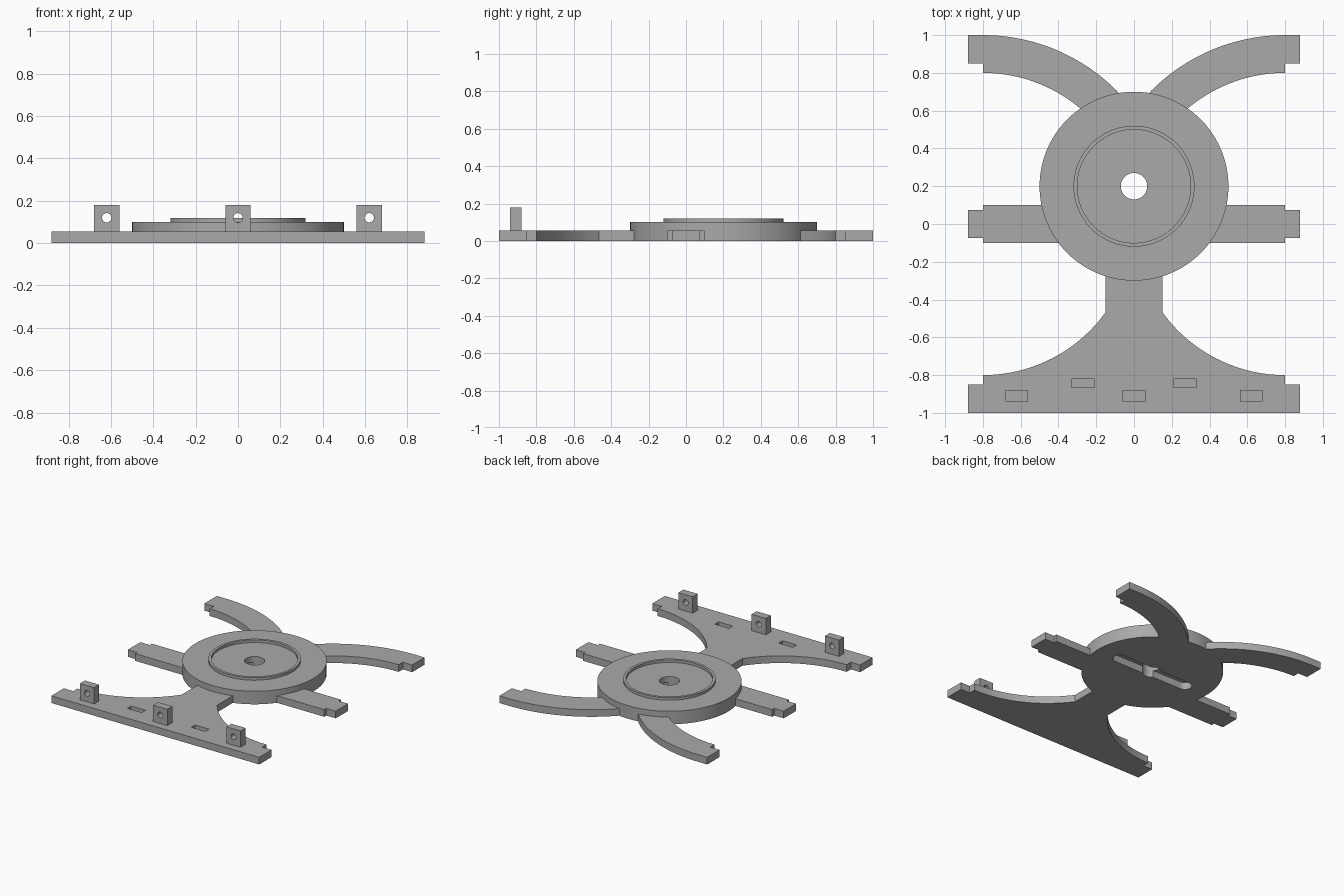
import bpy, bmesh
from math import sin, cos, pi, radians, asin

old = bpy.data.objects.get("Cube")
if old:
    bpy.data.objects.remove(old)

T = 0.055            # plate thickness
DISC_Y = 0.2         # hub centre

grey = bpy.data.materials.new("plain_grey")
grey.use_nodes = True
COLOUR = (0.4, 0.4, 0.4, 1)
grey.diffuse_color = COLOUR
grey.node_tree.nodes["Principled BSDF"].inputs["Base Color"].default_value = COLOUR


def finish(name, bm, smooth=True):
    bmesh.ops.recalc_face_normals(bm, faces=bm.faces)
    mesh = bpy.data.meshes.new(name)
    bm.to_mesh(mesh)
    bm.free()
    mesh.materials.append(grey)
    obj = bpy.data.objects.new(name, mesh)
    bpy.context.collection.objects.link(obj)
    if smooth:
        shade(obj)
    return obj


def shade(obj):
    bpy.ops.object.select_all(action='DESELECT')
    obj.select_set(True)
    bpy.context.view_layer.objects.active = obj
    bpy.ops.object.shade_smooth_by_angle(angle=radians(30))


def slab(name, outline, z0=0.0, z1=T, smooth=True):
    """Extrude a flat outline from z0 up to z1."""
    bm = bmesh.new()
    face = bm.faces.new([bm.verts.new((x, y, z0)) for x, y in outline])
    top = bmesh.ops.extrude_face_region(bm, geom=[face])["geom"]
    verts = [v for v in top if isinstance(v, bmesh.types.BMVert)]
    bmesh.ops.translate(bm, verts=verts, vec=(0, 0, z1 - z0))
    return finish(name, bm, smooth)


def box(name, x, y, z, w, d, h):
    return slab(name, [(x + sx * w / 2, y + sy * d / 2) for sx, sy in
                       ((-1, -1), (1, -1), (1, 1), (-1, 1))], z, z + h, False)


def arc(cx, cy, r, a0, a1, n=32):
    return [(cx + r * cos(a0 + (a1 - a0) * i / n), cy + r * sin(a0 + (a1 - a0) * i / n))
            for i in range(n + 1)]


def flip(points, side):
    return [(side * x, y) for x, y in points]


def cut(obj, cutter):
    mod = obj.modifiers.new("cut", 'BOOLEAN')
    mod.operation, mod.solver, mod.object = 'DIFFERENCE', 'EXACT', cutter
    bpy.context.view_layer.objects.active = obj
    bpy.ops.object.modifier_apply(modifier=mod.name)
    bpy.data.objects.remove(cutter)
    shade(obj)


# Hub disc with raised rim and centre hole, turned around its axis
profile = [(0.07, 0), (0.5, 0), (0.5, 0.1), (0.32, 0.1),
           (0.32, 0.12), (0.3, 0.12), (0.3, 0.1), (0.07, 0.1)]
bm = bmesh.new()
ring = [bm.verts.new((r, 0, z)) for r, z in profile]
edges = [bm.edges.new((ring[i - 1], ring[i])) for i in range(len(ring))]
bmesh.ops.spin(bm, geom=ring + edges, cent=(0, 0, 0), axis=(0, 0, 1),
               angle=2 * pi, steps=96)
bmesh.ops.remove_doubles(bm, verts=bm.verts, dist=1e-4)
bmesh.ops.translate(bm, verts=bm.verts, vec=(0, DISC_Y, 0))
hub = finish("hub_disc", bm)

# Round-ended slot in the underside of the hub
slot = arc(0.3, DISC_Y, 0.05, -pi / 2, pi / 2, 12) + arc(-0.3, DISC_Y, 0.05, pi / 2, 1.5 * pi, 12)
cut(hub, slab("slot_cutter", slot, -0.05, T))

# Front plate: straight front edge, curved flanks, narrow neck into the hub
corner = asin(0.65 / 0.8)
half = [(0.88, -1), (0.88, -0.85), (0.8, -0.85)]
half += arc(0.8, 0, 0.8, -pi / 2, -pi / 2 - corner) + [(0.15, -0.26)]
plate = slab("front_plate", half + flip(half, -1)[::-1])
for side in (-1, 1):
    cut(plate, box("pocket_cutter", side * 0.27, -0.843, T - 0.035, 0.12, 0.046, 0.1))

# Upright lugs with a cross hole
for label, x in (("right", -0.62), ("middle", 0), ("left", 0.62)):
    lug = box(label + "_lug", x, -0.91, T - 0.005, 0.12, 0.06, 0.13)
    bm = bmesh.new()
    bmesh.ops.create_cone(bm, cap_ends=True, segments=32, radius1=0.022, radius2=0.022, depth=0.2)
    for v in bm.verts:
        v.co = (v.co.x + x, v.co.z - 0.91, v.co.y + 0.12)
    cut(lug, finish("pin_cutter", bm))

# Side bars and curved rear arms, mirrored left and right
for label, side in (("left", 1), ("right", -1)):
    bar = [(0.38, -0.1), (0.8, -0.1), (0.8, -0.075), (0.88, -0.075)]
    bar += [(x, -y) for x, y in bar[::-1]]
    slab(label + "_side_bar", flip(bar, side))
    end = radians(138)
    arm = arc(0.8, 0, 0.8, end, pi / 2) + [(0.8, 0.85), (0.88, 0.85), (0.88, 1)]
    arm += arc(0.8, 0, 1, pi / 2, end)
    slab(label + "_rear_arm", flip(arm, side))
